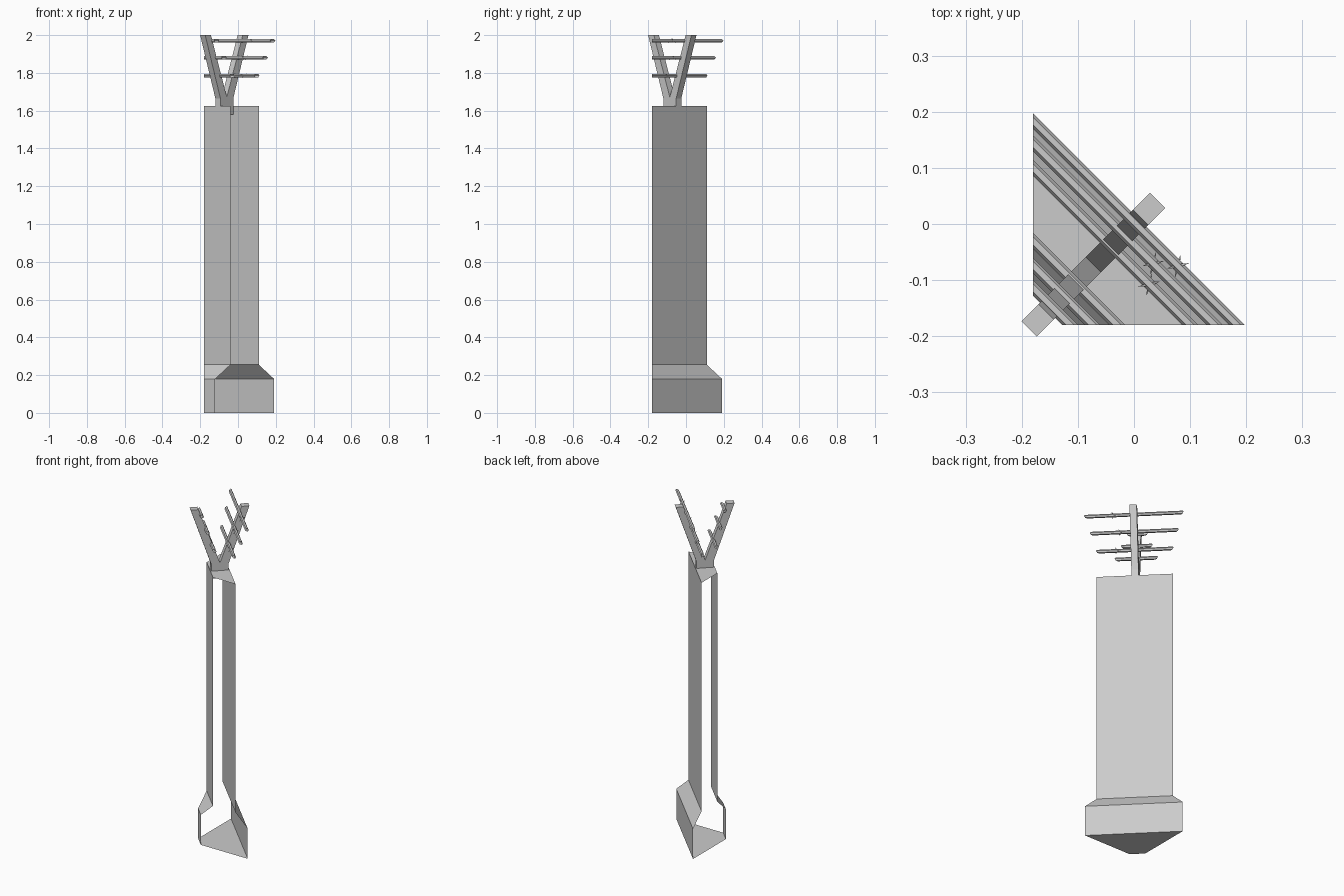
import bpy, bmesh, math
from mathutils import Vector

if "Cube" in bpy.data.objects:
    bpy.data.objects.remove(bpy.data.objects["Cube"])

R2 = math.sqrt(2)
EDGE = 0.18          # the ends are mitred at x = -EDGE and y = -EDGE
MID = -0.1025        # centre of the wall along the diagonal


def place(s, d, z):
    """s runs along the diagonal (+x +y), d across it (+x -y)."""
    return Vector(((s + d) / R2, (s - d) / R2, z))


def sweep(name, profile, half=None):
    """Sweep a counter-clockwise (s, z) profile across the diagonal.
    Without half the ends are mitred and open, with half they are capped."""
    bm = bmesh.new()
    rings = []
    for sign in (-1, 1):
        rings.append([bm.verts.new(place(s, sign * (half or s + EDGE * R2), z))
                      for s, z in profile])
    a, b = rings
    n = len(profile)
    for i in range(n):
        j = (i + 1) % n
        bm.faces.new((a[i], a[j], b[j], b[i]))
    if half:
        bm.faces.new(a[::-1])
        bm.faces.new(b)
    return finish(name, bm)


def finish(name, bm):
    mesh = bpy.data.meshes.new(name)
    bm.to_mesh(mesh)
    bm.free()
    obj = bpy.data.objects.new(name, mesh)
    bpy.context.collection.objects.link(obj)
    return obj


def mirrored(right):
    """Right half of a profile, bottom to top, mirrored about MID."""
    left = [(-s, z) for s, z in reversed(right) if s > 0]
    return [(MID + s, z) for s, z in right + left]


def barb(name, s, d, z):
    """Two crossed spikes wound around a wire."""
    bm = bmesh.new()
    c = place(s, d, z)
    for ang, tilt in ((35, 0.5), (145, -0.5), (215, 0.5), (325, -0.5)):
        t = math.radians(ang)
        axis = (place(math.cos(t), tilt, math.sin(t))).normalized()
        u = axis.orthogonal().normalized()
        w = axis.cross(u)
        ring = [bm.verts.new(c + 0.005 * (u * math.cos(k * math.tau / 4)
                                          + w * math.sin(k * math.tau / 4)))
                for k in range(4)]
        tip = bm.verts.new(c + axis * 0.024)
        for k in range(4):
            bm.faces.new((ring[k], ring[(k + 1) % 4], tip))
    return finish(name, bm)


# Diagonal concrete wall with flared footing
sweep("concrete_wall", mirrored([(0.11, 0), (0.11, 0.18),
                                 (0.053, 0.255), (0.053, 1.625)]))

# Y-shaped wire bracket, sunk into the top of the wall
sweep("wire_bracket", mirrored([(0.048, 1.58), (0.048, 1.665),
                                (0.162, 2.0), (0.119, 2.0), (0, 1.672)]), half=0.019)

# Wires on the inner side of both arms, barbs on the long ones
for i, (off, z, bd) in enumerate(((0.105, 1.97, 0.108), (0.077, 1.88, 0.074),
                                  (0.046, 1.785, 0.095))):
    for side, sign in (("outer", 1), ("inner", -1)):
        s = MID + sign * off
        ring = [(s + 0.01 * math.cos(k * math.tau / 6),
                 z + 0.01 * math.sin(k * math.tau / 6)) for k in range(6)]
        sweep(f"{side}_wire_{i + 1}", ring)
    barb(f"barb_{i + 1}", MID + off, bd, z)
